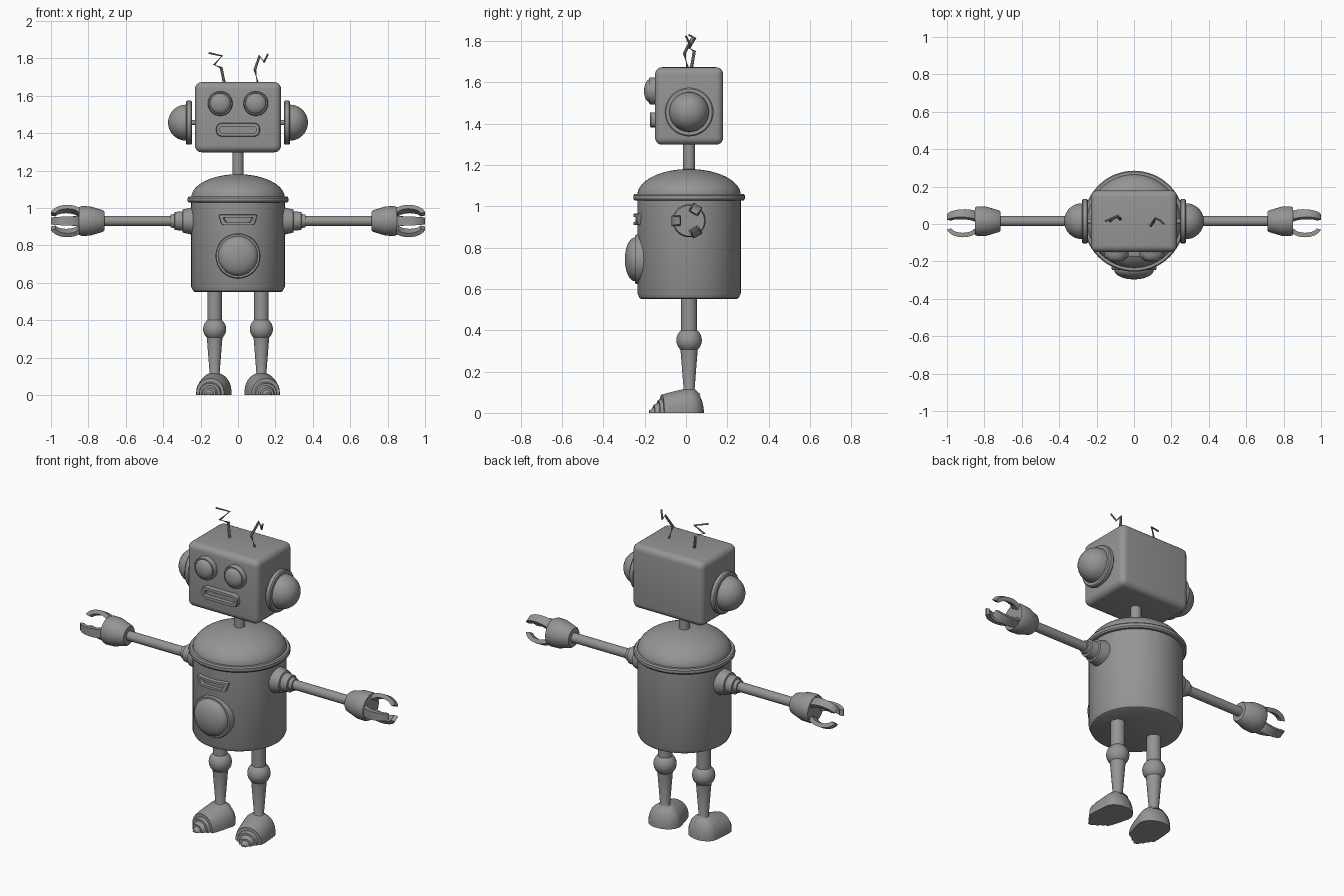
import bpy, bmesh
from math import sin, cos, pi, radians, sqrt
from mathutils import Vector, Matrix

cube = bpy.data.objects.get("Cube")
if cube:
    bpy.data.objects.remove(cube)

grey = bpy.data.materials.new("robot_grey")
grey.use_nodes = True
grey.diffuse_color = (0.3, 0.3, 0.3, 1)
grey.node_tree.nodes["Principled BSDF"].inputs["Base Color"].default_value = (0.3, 0.3, 0.3, 1)

CY = 0.015  # depth of the main axis


def finish(name, bm, angle=35):
    """Smooth the faces, keep hard edges sharp, link the object."""
    bmesh.ops.recalc_face_normals(bm, faces=bm.faces[:])
    for f in bm.faces:
        f.smooth = True
    for e in bm.edges:
        e.smooth = len(e.link_faces) == 2 and e.calc_face_angle(0) < radians(angle)
    me = bpy.data.meshes.new(name)
    bm.to_mesh(me)
    bm.free()
    me.materials.append(grey)
    ob = bpy.data.objects.new(name, me)
    bpy.context.collection.objects.link(ob)
    return ob


def loft(name, rings, caps=True, angle=35):
    """Skin closed rings of equal point count."""
    bm = bmesh.new()
    vs = [[bm.verts.new(p) for p in ring] for ring in rings]
    n = len(vs[0])
    for a, b in zip(vs, vs[1:]):
        for i in range(n):
            j = (i + 1) % n
            bm.faces.new((a[i], a[j], b[j], b[i]))
    if caps:
        bm.faces.new(vs[0])
        bm.faces.new(vs[-1])
    return finish(name, bm, angle)


def lathe(name, profile, origin=(0, 0, 0), axis=(0, 0, 1), segs=32):
    """Turn (radius, distance) pairs about an axis."""
    q = Vector(axis).to_track_quat('Z', 'Y')
    o = Vector(origin)
    rings = [[o + q @ Vector((max(r, 0.0005) * cos(2 * pi * i / segs),
                              max(r, 0.0005) * sin(2 * pi * i / segs), t))
              for i in range(segs)] for r, t in profile]
    return loft(name, rings)


def dome(r, t0, height, steps=10):
    return [(r * cos(pi / 2 * k / steps), t0 + height * sin(pi / 2 * k / steps))
            for k in range(steps + 1)]


def rounded_rect(hw, hh, r, taper=0.0):
    """Rounded outline, subdivided so it can wrap round a curve."""
    corners = []
    for k, (sx, sy) in enumerate([(1, 1), (-1, 1), (-1, -1), (1, -1)]):
        for s in range(5):
            a = (k + s / 4) * pi / 2
            corners.append(Vector((sx * (hw - r) + r * cos(a), sy * (hh - r) + r * sin(a))))
    pts = []
    for a, b in zip(corners, corners[1:] + corners[:1]):
        pts += [a.lerp(b, s / 6) for s in range(6)]
    return [(p.x * (1 + taper * p.y / hh), p.y) for p in pts]


def frame(name, outer, inner, depth, place):
    """Raised rim around an open slot."""
    levels = [(outer, -0.01), (outer, depth * 0.8), ([(u * 0.97, v * 0.93) for u, v in outer], depth),
              (inner, depth), (inner, -0.01)]
    loft(name, [[place(u, v, d) for u, v in pts] for pts, d in levels], caps=False)


# Head: rounded box
bm = bmesh.new()
bmesh.ops.create_cube(bm, size=1, matrix=Matrix.Translation((0, CY, 1.485))
                      @ Matrix.Diagonal((0.46, 0.33, 0.375, 1)))
bmesh.ops.bevel(bm, geom=bm.edges[:], offset=0.035, segments=5, profile=0.5, affect='EDGES')
finish("head", bm)

# Mouth
frame("mouth", rounded_rect(0.117, 0.036, 0.03), rounded_rect(0.098, 0.018, 0.014), 0.025,
      lambda u, v, d: (u, -0.15 - d, 1.418 + v))

# Neck
lathe("neck", [(0.029, 1.15), (0.029, 1.31)], (0, CY, 0))

# Torso, rim and lid
lathe("torso", [(0.228, 0.55), (0.24, 0.556), (0.25, 0.578), (0.25, 1.04)], (0, CY, 0), segs=64)
lathe("rim", [(0.24, 1.028), (0.264, 1.028), (0.27, 1.036), (0.27, 1.052), (0.264, 1.06), (0.24, 1.06)],
      (0, CY, 0), segs=64)
lathe("lid", dome(0.25, 1.055, 0.125, 14), (0, CY, 0), segs=64)

# Belly dome and chest slot
lathe("belly_dome", [(0.12, 0), (0.12, 0.04), (0.116, 0.046), (0.108, 0.046)] + dome(0.106, 0.046, 0.05),
      (0, -0.2, 0.743), (0, -1, 0), 48)
frame("chest_slot", rounded_rect(0.092, 0.028, 0.01, 0.1), rounded_rect(0.07, 0.013, 0.006, 0.1), 0.02,
      lambda u, v, d: ((0.25 + d) * sin(u / 0.25), CY - (0.25 + d) * cos(u / 0.25), 0.936 + v))

# Paired parts
for side, s in (("left", 1), ("right", -1)):
    # Eye
    lathe(side + "_eye", [(0.066, -0.01), (0.066, 0.022), (0.062, 0.028), (0.056, 0.028)]
          + dome(0.055, 0.026, 0.027), (s * 0.095, -0.15, 1.558), (0, -1, 0))

    # Ear: pin, disc and half ball
    lathe(side + "_ear", [(0.013, 0.21), (0.013, 0.246), (0.112, 0.246), (0.118, 0.252), (0.118, 0.272),
                          (0.112, 0.278), (0.098, 0.278)] + dome(0.096, 0.278, 0.096),
          (0, CY, 1.456), (s, 0, 0), 48)

    # Arm: stepped shoulder, rod and wrist cup
    lathe(side + "_shoulder", [(0.075, 0.2), (0.072, 0.25), (0.062, 0.295), (0.052, 0.298), (0.048, 0.338),
                               (0.037, 0.34), (0.035, 0.36), (0.02, 0.36)], (0, CY, 0.93), (s, 0, 0))
    lathe(side + "_arm", [(0.027, 0.3), (0.027, 0.73)], (0, CY, 0.93), (s, 0, 0), 24)
    lathe(side + "_wrist", [(0.03, 0.715), (0.052, 0.715), (0.058, 0.722), (0.078, 0.79), (0.08, 0.835),
                            (0.074, 0.85), (0.02, 0.85)], (0, CY, 0.93), (s, 0, 0))

    # Three curved claws
    for k in range(3):
        a = pi / 3 + k * 2 * pi / 3
        out, across = Vector((0, cos(a), sin(a))), Vector((0, -sin(a), cos(a)))
        rings = []
        for i in range(13):
            t = radians(160 - 145 * i / 12)
            half_w = 0.026 - 0.008 * (i / 12) ** 2
            ring = []
            for thick, w in ((0.012, 1), (0.012, -1), (-0.012, -1), (-0.012, 1)):
                x = 0.915 + (0.076 + thick) * cos(t)
                r = 0.03 + (0.044 + thick) * sin(t)
                ring.append(Vector((s * x, CY, 0.93)) + out * r + across * (w * half_w))
            rings.append(ring)
        loft(f"{side}_claw_{k + 1}", rings)

    # Leg: thigh, ball knee and tapered shin
    leg = (s * 0.125, CY, 0)
    lathe(side + "_thigh", [(0.039, 0.37), (0.039, 0.57)], leg, segs=24)
    lathe(side + "_knee", [(0.062 * cos(radians(b)), 0.352 + 0.062 * sin(radians(b)))
                           for b in range(-90, 91, 15)], leg)
    lathe(side + "_shin", [(0.042, 0.31), (0.027, 0.12), (0.03, 0.112), (0.055, 0.09)], leg, segs=24)

    # Foot: rounded heel, then stepped toe plates (y, half width, height)
    turn = Matrix.Translation(leg) @ Matrix.Rotation(s * radians(10), 4, 'Z')

    def section(y, w, h, n=20):
        return [turn @ Vector((w * cos(pi * i / n), y, h * sin(pi * i / n) ** 0.8)) for i in range(n + 1)]

    heel = [(0.07 * cos(radians(b)), 0.088 * sqrt(1 - cos(radians(b)) ** 2) + 0.004,
             0.116 * sqrt(1 - cos(radians(b)) ** 2) + 0.004) for b in range(0, 91, 15)]
    heel += [(-0.05, 0.088, 0.11), (-0.1, 0.083, 0.098), (-0.135, 0.075, 0.088)]
    loft(side + "_foot", [section(*p) for p in heel])
    toes = [(-0.12, 0.064, 0.074), (-0.152, 0.056, 0.062), (-0.152, 0.044, 0.05), (-0.174, 0.036, 0.038),
            (-0.174, 0.025, 0.028), (-0.195, 0.012, 0.012)]
    loft(side + "_toe", [section(*p) for p in toes])

# Zigzag antennae
zigzags = {
    "right_antenna": [(-0.072, 0.025, 1.66), (-0.09, 0.04, 1.75), (-0.128, 0.015, 1.765),
                      (-0.085, 0.045, 1.813), (-0.155, 0.015, 1.828)],
    "left_antenna": [(0.107, 0.01, 1.66), (0.09, -0.008, 1.738), (0.115, 0.03, 1.813),
                     (0.139, 0.02, 1.78), (0.16, 0.0, 1.823)],
}
for name, pts in zigzags.items():
    rings = []
    for i, p in enumerate(pts):
        before, after = Vector(pts[max(i - 1, 0)]), Vector(pts[min(i + 1, len(pts) - 1)])
        q = (after - before).to_track_quat('Z', 'Y')
        r = 0.009 - 0.001 * i
        rings.append([Vector(p) + q @ Vector((r * cos(k * pi / 4), r * sin(k * pi / 4), 0)) for k in range(8)])
    loft(name, rings)
